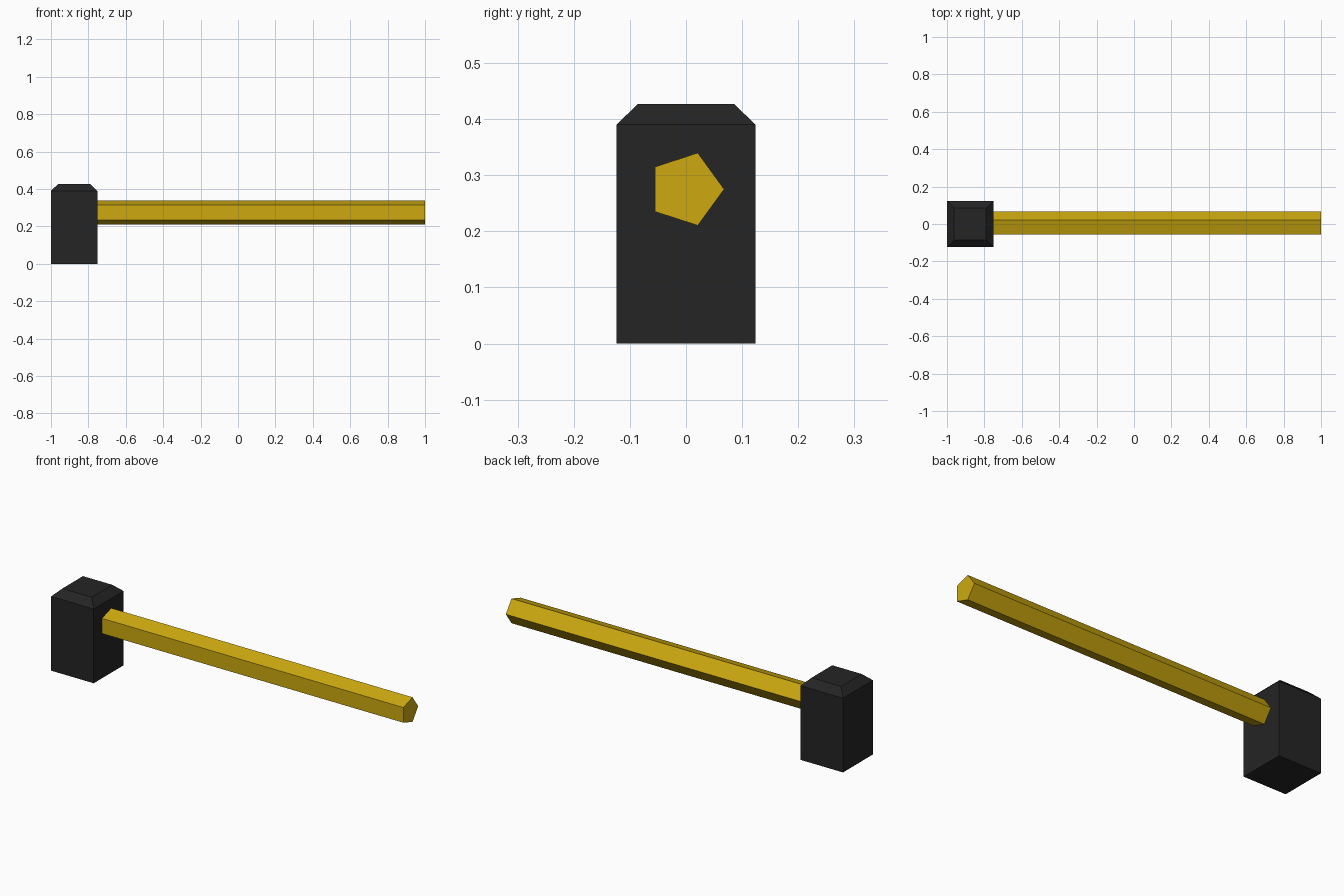
import bpy
import bmesh
import math
from mathutils import Matrix

cube = bpy.data.objects.get("Cube")
if cube:
    bpy.data.objects.remove(cube, do_unlink=True)


def material(name, color):
    mat = bpy.data.materials.new(name)
    mat.use_nodes = True
    mat.diffuse_color = color
    mat.node_tree.nodes["Principled BSDF"].inputs["Base Color"].default_value = color
    return mat


def add_object(name, bm, mat):
    bmesh.ops.recalc_face_normals(bm, faces=bm.faces)
    mesh = bpy.data.meshes.new(name)
    bm.to_mesh(mesh)
    bm.free()
    mesh.materials.append(mat)
    obj = bpy.data.objects.new(name, mesh)
    bpy.context.collection.objects.link(obj)
    return obj


black = material("charcoal black", (0.018, 0.018, 0.018, 1))
yellow = material("golden yellow", (0.61, 0.40, 0.005, 1))

HALF = 0.124
HEAD_X = -1 + HALF
FACE_X = -1 + 2 * HALF

# Hammer head: square block whose top tapers in a chamfer
bm = bmesh.new()
bmesh.ops.create_cube(bm, size=1, matrix=Matrix.Translation((HEAD_X, 0, 0.195))
                      @ Matrix.Diagonal((2 * HALF, 2 * HALF, 0.39, 1)))
bm.faces.ensure_lookup_table()
top = max(bm.faces, key=lambda f: f.calc_center_median().z)
new = bmesh.ops.extrude_face_region(bm, geom=[top])["geom"]
bmesh.ops.delete(bm, geom=[top], context='FACES_ONLY')
for v in new:
    if isinstance(v, bmesh.types.BMVert):
        v.co.x = HEAD_X + (v.co.x - HEAD_X) * 0.69
        v.co.y *= 0.69
        v.co.z = 0.427
add_object("hammer_head", bm, black)

# Handle: five-sided bar with one edge pointing to the back
bm = bmesh.new()
ring = [bm.verts.new((FACE_X, 0.068 * math.cos(a), 0.275 + 0.068 * math.sin(a)))
        for a in (math.tau * i / 5 for i in range(5))]
start = bm.faces.new(ring)
new = bmesh.ops.extrude_face_region(bm, geom=[start], use_keep_orig=True)["geom"]
for v in new:
    if isinstance(v, bmesh.types.BMVert):
        v.co.x = 1
add_object("handle", bm, yellow)
